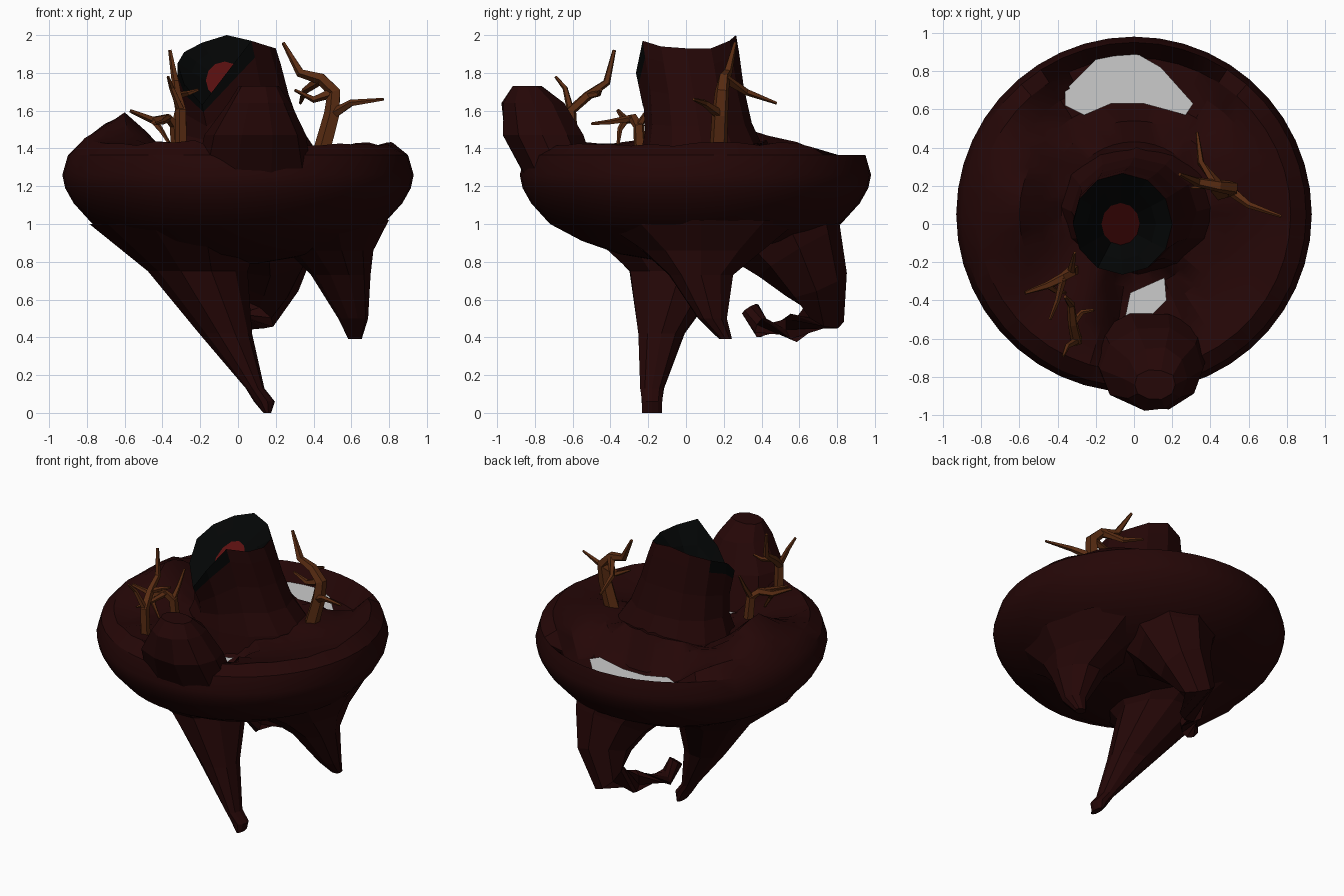
import bpy, bmesh, random
from math import sin, cos, pi, exp
from mathutils import Vector

if "Cube" in bpy.data.objects:
    bpy.data.objects.remove(bpy.data.objects["Cube"])

random.seed(4)


def material(name, rgb):
    m = bpy.data.materials.new(name)
    m.diffuse_color = (*rgb, 1)
    m.use_nodes = True
    m.node_tree.nodes["Principled BSDF"].inputs["Base Color"].default_value = m.diffuse_color
    return m


ROCK = material("dark_red_rock", (0.018, 0.002, 0.002))
CHAR = material("charred_rock", (0.001, 0.0015, 0.0015))
LAVA = material("lava", (0.1, 0.005, 0.005))
WOOD = material("wood", (0.1, 0.025, 0.006))


def finish(name, bm, mats):
    bmesh.ops.recalc_face_normals(bm, faces=bm.faces[:])
    me = bpy.data.meshes.new(name)
    bm.to_mesh(me)
    bm.free()
    ob = bpy.data.objects.new(name, me)
    bpy.context.collection.objects.link(ob)
    for m in mats:
        me.materials.append(m)
    return ob


def loft(bm, rings, cap=True):
    loops = [[bm.verts.new(p) for p in r] for r in rings]
    n = len(loops[0])
    faces = []
    for a, b in zip(loops, loops[1:]):
        for i in range(n):
            j = (i + 1) % n
            faces.append(bm.faces.new((a[i], a[j], b[j], b[i])))
    if cap:
        bm.faces.new(loops[0])
        bm.faces.new(loops[-1])
    return faces


def oval(x, y, z, rx, ry, n=10, wobble=0.0):
    pts = []
    for i in range(n):
        a, k = 2 * pi * i / n, 1 + random.uniform(-wobble, wobble)
        pts.append((x + rx * k * cos(a), y + ry * k * sin(a), z))
    return pts


def tube(bm, path, r0, r1, n=5, power=1.0):
    """Tube along a path, tapering from r0 to r1."""
    pts = [Vector(p) for p in path]
    rings = []
    for i, p in enumerate(pts):
        r = r1 + (r0 - r1) * (1 - i / (len(pts) - 1)) ** power
        d = (pts[min(i + 1, len(pts) - 1)] - pts[max(i - 1, 0)]).normalized()
        ref = Vector((0, 1, 0)) if abs(d.y) < 0.8 else Vector((1, 0, 0))
        u = d.cross(ref).normalized()
        v = d.cross(u)
        rings.append([p + r * (u * cos(2 * pi * k / n) + v * sin(2 * pi * k / n))
                      for k in range(n)])
    loft(bm, rings)


# island: round bowl whose top sinks into two basins behind the rim
def bump(x, y, cx, cy, sx, sy, h, p=2):
    return h * exp(-abs((x - cx) / sx) ** p - abs((y - cy) / sy) ** p)


def ground(x, y):
    return (bump(x, y, -0.6, 0.1, 0.16, 0.3, 0.22) + bump(x, y, 0, 0.42, 0.35, 0.12, 0.1)
            + bump(x, y, 0.45, 0.18, 0.2, 0.2, 0.07) + bump(x, y, -0.3, -0.45, 0.15, 0.25, 0.06)
            - bump(x, y, 0, 0.72, 0.43, 0.22, 0.3, 4) - bump(x, y, 0.06, -0.46, 0.18, 0.25, 0.3, 4))


plateau = [(0.05 + 0.11 * i, 1.42 - 0.07 * sin(i * pi / 7)) for i in range(8)]
bowl = [(0.9, 1.365), (0.93, 1.26), (0.915, 1.19), (0.87, 1.11),
        (0.77, 1.0), (0.6, 0.91), (0.4, 0.84), (0.1, 0.79)]
rings = []
for r, z in plateau + bowl:
    ring = oval(0, 0.05, z, r, r, 44)
    if r < 0.85 and z > 1.3:
        ring = [(x, y, max(1.22, z + ground(x, y) + random.uniform(-0.012, 0.012)))
                for x, y, z in ring]
    rings.append(ring)
bm = bmesh.new()
loft(bm, rings)
island = finish("island", bm, [ROCK])
bpy.context.view_layer.objects.active = island
island.select_set(True)
bpy.ops.object.shade_smooth_by_angle(angle=0.5)


# rough rock lofted through horizontal ovals (x, y, z, rx, ry)
def rock(name, rows):
    bm = bmesh.new()
    loft(bm, [oval(*row, n=10, wobble=0.05) for row in rows])
    finish(name, bm, [ROCK])


rock("main_spike", [(-0.32, 0, 1, 0.45, 0.58), (-0.22, -0.03, 0.75, 0.26, 0.28),
                    (-0.06, -0.13, 0.42, 0.14, 0.125), (0.09, -0.18, 0.13, 0.05, 0.065),
                    (0.14, -0.18, 0.06, 0.055, 0.055), (0.155, -0.18, 0, 0.02, 0.055)])
rock("right_spike", [(0.4, 0.08, 1.02, 0.38, 0.55), (0.48, 0.08, 0.86, 0.23, 0.33),
                     (0.54, 0.08, 0.73, 0.16, 0.18), (0.61, 0.14, 0.5, 0.08, 0.08),
                     (0.62, 0.21, 0.39, 0.035, 0.035)])
rock("front_boulder", [(0.08, -0.66, 1.25, 0.32, 0.2), (0.1, -0.76, 1.47, 0.27, 0.22),
                       (0.11, -0.81, 1.64, 0.17, 0.17), (0.11, -0.84, 1.73, 0.11, 0.08)])

# curled root at the back
bm = bmesh.new()
tube(bm, [(0.12, 0.49, 1.02), (0.16, 0.6, 0.85), (0.15, 0.69, 0.68), (0.09, 0.73, 0.52),
          (0, 0.57, 0.45), (-0.13, 0.4, 0.45), (-0.16, 0.34, 0.55)], 0.35, 0.05, 8, 2.2)
finish("back_hook", bm, [ROCK])

# volcano: round rim with a notch at the front left, flared foot, charred crater
N = 12
rim_z = [1.93, 1.93, 1.97, 2.0, 1.96, 1.91, 1.85, 1.74, 1.63, 1.8, 1.97, 1.94]
angles = [2 * pi * i / N for i in range(N)]
rim = [Vector((-0.06 + 0.26 * cos(a), 0.265 * sin(a), z)) for a, z in zip(angles, rim_z)]
foot = [Vector((0.02 + 0.4 * cos(a), 0.09 + 0.33 * sin(a), 1.38)) for a in angles]
lava_edge = [Vector((-0.07 + 0.1 * cos(a), 0.11 * sin(a), 1.76 + 0.1 * sin(a))) for a in angles]


def wall(t, pinch):
    mid = Vector((0, 0.05, 0))
    out = []
    for f, r in zip(foot, rim):
        p = f.lerp(r, t)
        q = mid + (p - mid) * pinch
        out.append((q.x, q.y, p.z))
    return out


bm = bmesh.new()
skirt = [(p.x * 1.08, p.y * 1.12, 1.2) for p in foot]
faces = loft(bm, [skirt, foot, wall(0.25, 0.9), wall(0.55, 0.9), wall(0.85, 0.97), rim,
                  [r.lerp(e, 0.5) for r, e in zip(rim, lava_edge)], lava_edge], cap=False)
for i, f in enumerate(faces):
    if i >= 5 * N or (i >= 4 * N and 5 <= i % N <= 9):
        f.material_index = 1
finish("volcano", bm, [ROCK, CHAR])

# lava pool
bm = bmesh.new()
bm.faces.new([bm.verts.new(p) for p in lava_edge])
finish("lava_pool", bm, [LAVA])


# pale pools sunk in the basins
def pool(name, pts, z):
    bm = bmesh.new()
    bm.faces.new([bm.verts.new((x, y, z)) for x, y in pts])
    finish(name, bm, [])


pool("back_pool", [(-0.36, 0.7), (-0.36, 0.62), (-0.26, 0.57), (-0.12, 0.63), (0.05, 0.63),
                   (0.27, 0.57), (0.31, 0.63), (0.14, 0.82), (0, 0.9), (-0.2, 0.86)], 1.25)
pool("front_pool", [(-0.08, -0.65), (-0.02, -0.36), (0.16, -0.28), (0.17, -0.4)], 1.25)


# bare trees: a bent trunk, then side twigs given as (trunk joint, bend, tip)
def tree(name, trunk, twigs, r):
    bm = bmesh.new()
    tube(bm, trunk, r, 0.01, 5, 0.6)
    for joint, bend, tip in twigs:
        tube(bm, [trunk[joint], bend, tip], r * 0.6, 0.008)
    finish(name, bm, [WOOD])


tree("right_tree", [(0.44, 0.17, 1.36), (0.5, 0.18, 1.58), (0.51, 0.19, 1.7), (0.44, 0.2, 1.77),
                    (0.33, 0.22, 1.8), (0.24, 0.26, 1.96)],
     [(1, (0.6, 0.1, 1.64), (0.77, 0.04, 1.66)), (3, (0.35, 0.32, 1.7), (0.33, 0.48, 1.64)),
      (2, (0.4, 0.2, 1.66), (0.3, 0.19, 1.71))], 0.05)
tree("front_left_tree", [(-0.3, -0.6, 1.36), (-0.3, -0.61, 1.6), (-0.32, -0.52, 1.68),
                         (-0.33, -0.42, 1.75), (-0.36, -0.38, 1.92)],
     [(1, (-0.35, -0.64, 1.72), (-0.37, -0.69, 1.78)),
      (2, (-0.27, -0.46, 1.69), (-0.21, -0.45, 1.71))], 0.035)
tree("left_tree", [(-0.32, -0.24, 1.36), (-0.33, -0.25, 1.52), (-0.37, -0.28, 1.56),
                   (-0.45, -0.32, 1.55), (-0.57, -0.36, 1.6)],
     [(1, (-0.32, -0.2, 1.6), (-0.31, -0.15, 1.7)), (2, (-0.4, -0.4, 1.54), (-0.44, -0.5, 1.53)),
      (3, (-0.41, -0.35, 1.5), (-0.36, -0.36, 1.42))], 0.035)
